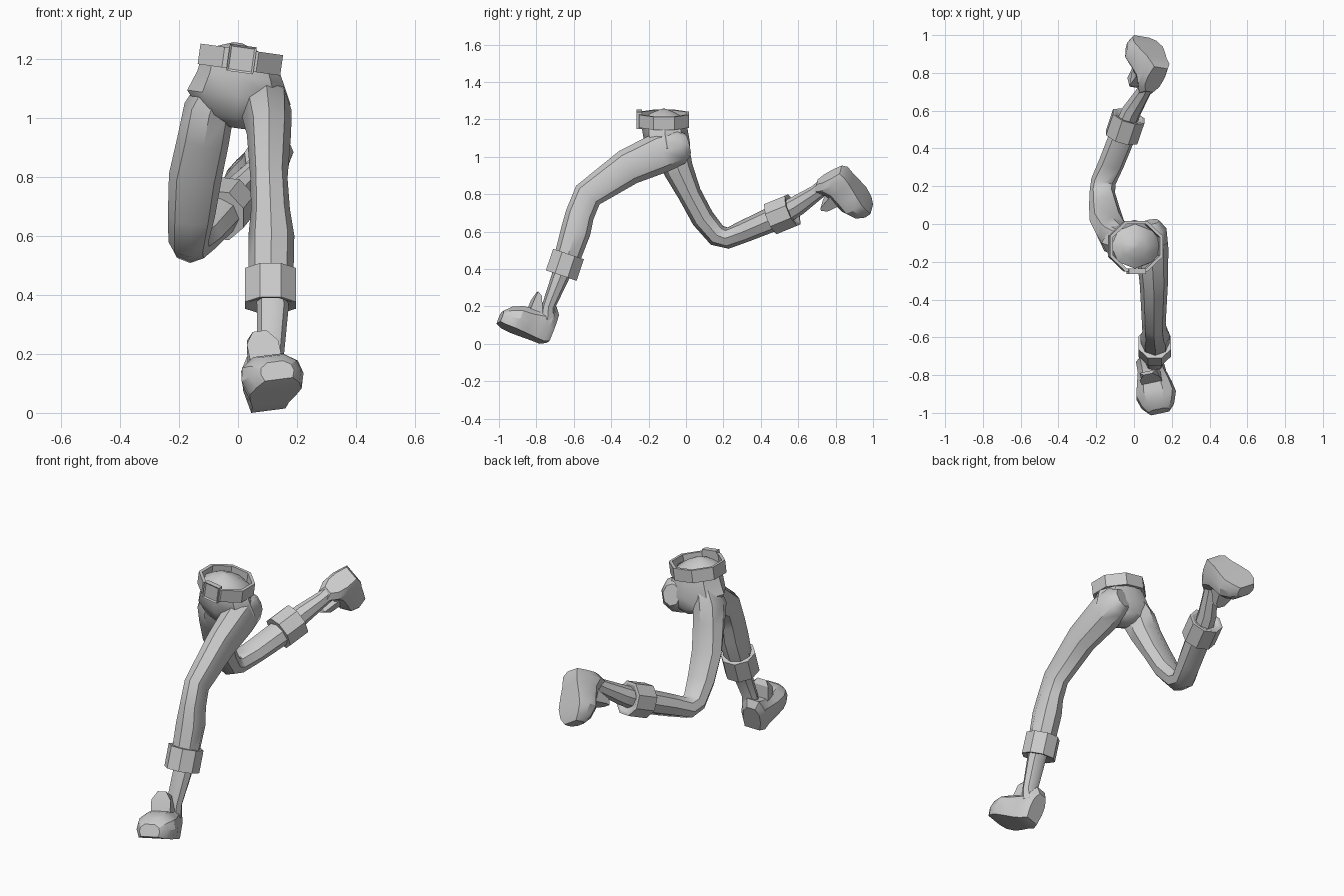
import bpy, bmesh, math
from mathutils import Vector, Matrix

if "Cube" in bpy.data.objects:
    bpy.data.objects.remove(bpy.data.objects["Cube"])

GREY = (0.6, 0.6, 0.6, 1)
mat = bpy.data.materials.new("plain grey")
mat.use_nodes = True
mat.diffuse_color = GREY
mat.node_tree.nodes["Principled BSDF"].inputs["Base Color"].default_value = GREY


def finish(name, bm, angle=28):
    """Turn a bmesh into a named, shaded object."""
    bmesh.ops.recalc_face_normals(bm, faces=bm.faces)
    mesh = bpy.data.meshes.new(name)
    bm.to_mesh(mesh)
    bm.free()
    mesh.materials.append(mat)
    ob = bpy.data.objects.new(name, mesh)
    bpy.context.collection.objects.link(ob)
    bpy.ops.object.select_all(action="DESELECT")
    ob.select_set(True)
    bpy.context.view_layer.objects.active = ob
    bpy.ops.object.shade_smooth_by_angle(angle=math.radians(angle))
    return ob


def skin(name, rings, closed=False, angle=28):
    """Bridge successive rings of points with quads, capping open ends."""
    bm = bmesh.new()
    rows = [[bm.verts.new(p) for p in r] for r in rings]
    pairs = list(zip(rows, rows[1:])) + ([(rows[-1], rows[0])] if closed else [])
    n = len(rows[0])
    for a, b in pairs:
        for i in range(n):
            j = (i + 1) % n
            bm.faces.new((a[i], a[j], b[j], b[i]))
    if not closed:
        bm.faces.new(rows[0])
        bm.faces.new(rows[-1])
    return finish(name, bm, angle)


def oval(center, tangent, width, depth, phase=0):
    """Octagonal section square to the tangent, its width kept close to x."""
    t = Vector(tangent).normalized()
    s = (Vector((1, 0, 0)) - t * t.x).normalized()
    d = t.cross(s)
    angles = [math.tau * (i + phase) / 8 for i in range(8)]
    return [Vector(center) + s * width * math.cos(a) + d * depth * math.sin(a) for a in angles]


def limb(name, stations):
    """Loft along a path of (centre, half width, half depth)."""
    pts = [Vector(s[0]) for s in stations]
    rings = []
    for i, (c, w, d) in enumerate(stations):
        into = (pts[i] - pts[max(i - 1, 0)]).normalized()
        out = (pts[min(i + 1, len(pts) - 1)] - pts[i]).normalized()
        rings.append(oval(c, into + out, w, d))
    return skin(name, rings, angle=42)


def cuff(name, top, bottom):
    """Turned-up trouser hem with a slightly recessed lower end."""
    a, b = Vector(top), Vector(bottom)
    t = b - a
    rings = [oval(p, t, r, r, 0.5) for p, r in
             ((a, .075), (a, .094), (b, .094), (b, .08), (b - t * .1, .055))]
    return skin(name, rings)


def shoe(name, heel, toe, up):
    """Shoe lofted from heel to toe, plus a raised tongue."""
    f = (Vector(toe) - Vector(heel)).normalized()
    u = Vector(up)
    u = (u - f * u.dot(f)).normalized()
    s = f.cross(u)
    place = lambda x, y, z: Vector(heel) + f * x + s * y + u * z
    # distance along the sole, half width, sole height, top height
    stations = ((-.01, .048, .015, .17), (.02, .068, 0, .205), (.07, .072, 0, .165),
                (.13, .09, 0, .145), (.19, .103, 0, .135), (.245, .085, .002, .11),
                (.278, .055, .01, .075))
    section = ((-.88, 0), (-1.05, .4), (-.95, .75), (-.5, 1),
               (.5, 1), (.95, .75), (1.05, .4), (.88, 0))
    skin(name, [[place(x, w * a, lo + (hi - lo) * b) for a, b in section]
                for x, w, lo, hi in stations])
    flap = ((.075, .125), (.15, .125), (.148, .2), (.14, .245), (.115, .225))
    half = (.055, .055, .055, .024, .045)
    skin(name + "_tongue", [[place(x, k * h, z) for (x, z), h in zip(flap, half)]
                            for k in (-1, 1)])


# Front leg
limb("front_trouser_leg", [
    ((.085, .01, 1.065), .05, .06),
    ((.092, -.03, 1.055), .08, .095),
    ((.095, -.13, 1.025), .087, .11),
    ((.105, -.31, .945), .075, .098),
    ((.105, -.525, .795), .063, .08),
    ((.11, -.568, .69), .066, .077),
    ((.113, -.59, .6), .078, .08),
    ((.112, -.635, .46), .076, .07)])
cuff("front_cuff", (.11, -.628, .48), (.11, -.667, .365))
limb("front_ankle", [
    ((.115, -.65, .42), .055, .052),
    ((.118, -.675, .35), .053, .047),
    ((.11, -.735, .2), .046, .036),
    ((.105, -.74, .13), .05, .045)])
shoe("front_shoe", (.1, -.752, .0), (.138, -.99, .098), (-.2, .38, .92))

# Back leg
limb("back_trouser_leg", [
    ((-.065, -.09, 1.12), .06, .075),
    ((-.098, -.075, 1.03), .086, .095),
    ((-.117, -.04, .93), .088, .08),
    ((-.145, .02, .8), .09, .063),
    ((-.158, .09, .67), .08, .062),
    ((-.168, .165, .58), .068, .06),
    ((-.162, .225, .565), .066, .057),
    ((-.12, .32, .605), .068, .06),
    ((-.06, .47, .67), .07, .067)])
cuff("back_cuff", (-.065, .46, .67), (-.028, .57, .715))
limb("back_ankle", [
    ((-.045, .52, .695), .055, .058),
    ((-.012, .6, .742), .052, .054),
    ((.05, .7, .81), .04, .042),
    ((.075, .75, .85), .045, .045)])
shoe("back_shoe", (.145, .845, .93), (.045, 1.0, .725), (-.4, -.82, -.42))

# Hips with a shallow domed waist
tilt = Vector((.14, 0, 1)).normalized()
hips = ((1.255, 0, -.12, .015, .015), (1.235, 0, -.12, .07, .065),
        (1.2, .005, -.118, .127, .118), (1.14, .008, -.112, .147, .122),
        (1.07, .003, -.1, .177, .122), (1.0, -.005, -.085, .12, .1), (.965, 0, -.07, .03, .05))
skin("hips", [oval((x, y, z), tilt, w, d) for z, x, y, w, d in hips], angle=42)

# Belt and buckle
waist = Vector((.008, -.118, 1.198))
skin("belt", [oval(waist + tilt * h, tilt, r + .008, r, .5) for r, h in
              ((.127, .035), (.145, .035), (.145, -.035), (.127, -.035))], closed=True)

bm = bmesh.new()
bmesh.ops.create_cube(bm, size=1, matrix=Matrix.Diagonal((.092, .03, .092, 1)))
bm.normal_update()
face = [f for f in bm.faces if f.normal.y < -.9]
bmesh.ops.inset_region(bm, faces=face, thickness=.01, depth=-.006)
buckle = finish("buckle", bm)
buckle.location = (.012, -.25, 1.2)
buckle.rotation_euler = (0, math.radians(8), 0)
